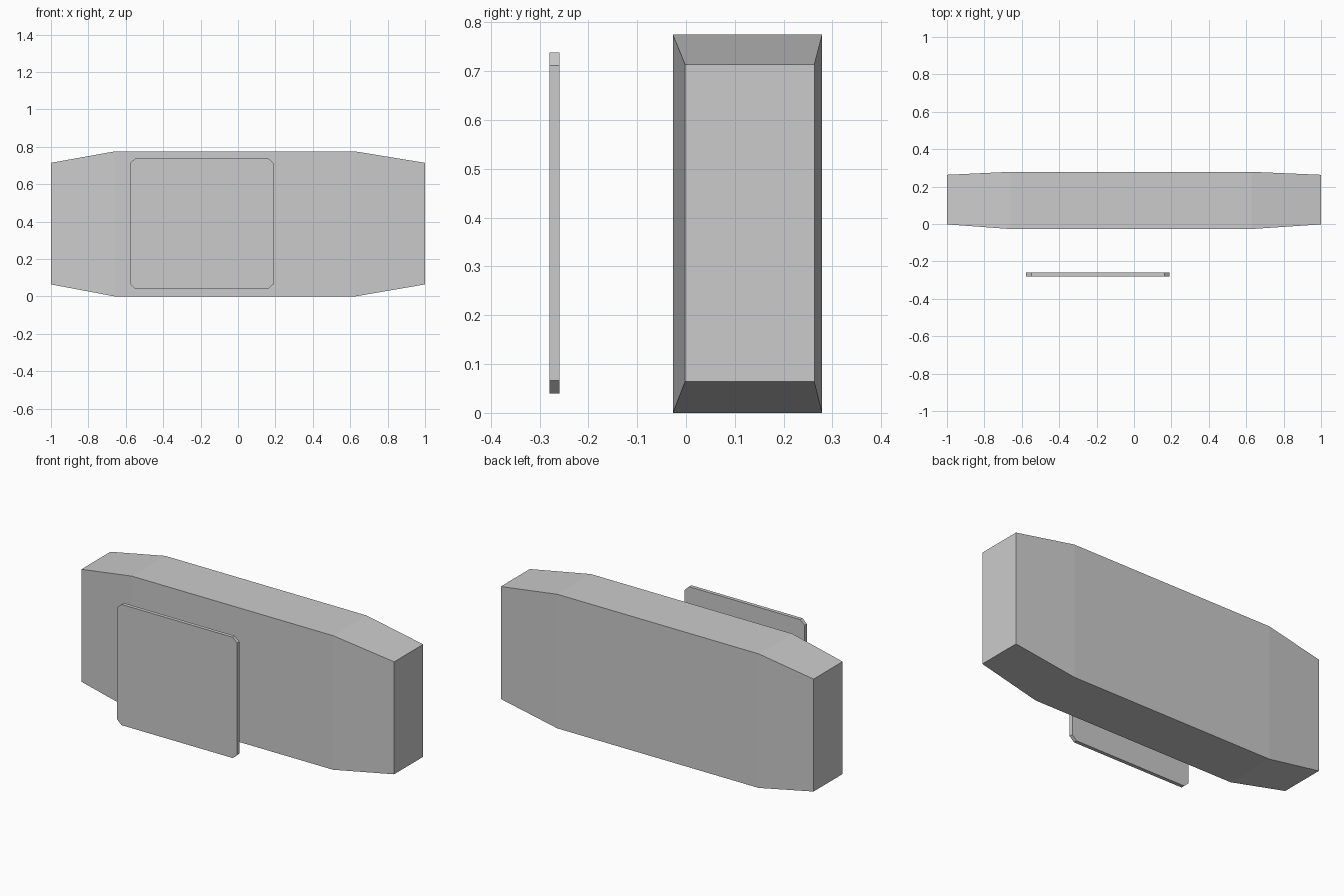
import bpy, bmesh

if "Cube" in bpy.data.objects:
    bpy.data.objects.remove(bpy.data.objects["Cube"])


def loft(name, rings):
    """Skin a list of matching closed rings and cap both ends."""
    bm = bmesh.new()
    loops = [[bm.verts.new(p) for p in ring] for ring in rings]
    n = len(loops[0])
    for a, b in zip(loops, loops[1:]):
        for i in range(n):
            j = (i + 1) % n
            bm.faces.new((a[i], a[j], b[j], b[i]))
    bm.faces.new(loops[0])
    bm.faces.new(loops[-1])
    bmesh.ops.recalc_face_normals(bm, faces=bm.faces)
    mesh = bpy.data.meshes.new(name)
    bm.to_mesh(mesh)
    bm.free()
    obj = bpy.data.objects.new(name, mesh)
    bpy.context.collection.objects.link(obj)
    return obj


def body_ring(x, y0, y1, z0, z1):
    return [(x, y0, z0), (x, y1, z0), (x, y1, z1), (x, y0, z1)]


def panel_ring(y, x0, x1, z0, z1, cx, cz):
    outline = [(x0 + cx, z0), (x1 - cx, z0), (x1, z0 + cz), (x1, z1 - cz),
               (x1 - cx, z1), (x0 + cx, z1), (x0, z1 - cz), (x0, z0 + cz)]
    return [(x, y, z) for x, z in outline]


# Main body: straight middle with tapered ends
end = (-0.002, 0.263, 0.064, 0.714)
middle = (-0.027, 0.279, 0.0, 0.775)
loft("body", [body_ring(-1.0, *end), body_ring(-0.66, *middle),
              body_ring(0.627, *middle), body_ring(1.0, *end)])

# Thin front panel with clipped corners
loft("front_panel", [panel_ring(y, -0.577, 0.19, 0.04, 0.738, 0.028, 0.026)
                     for y in (-0.28, -0.259)])
